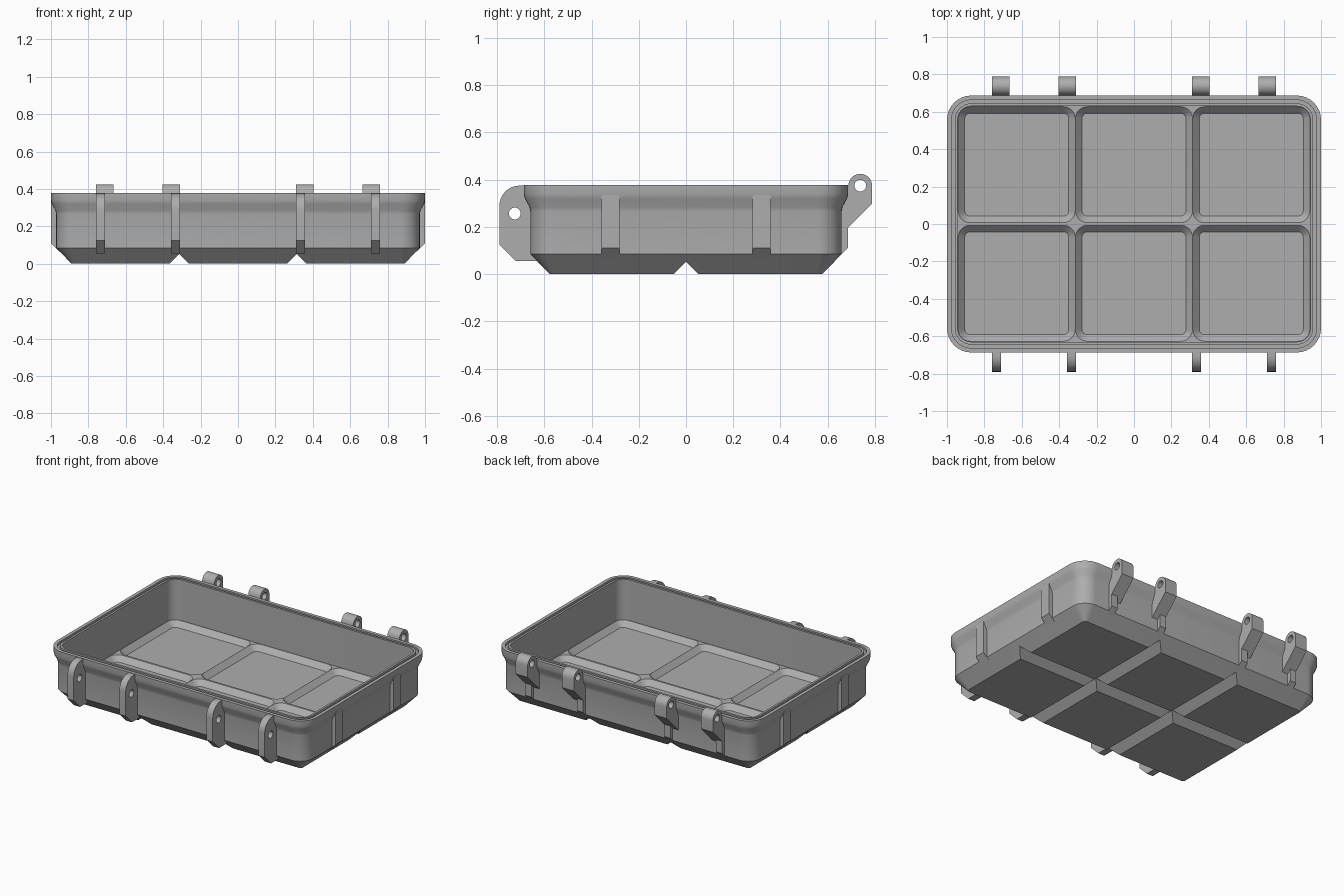
import bpy, bmesh, math

if "Cube" in bpy.data.objects:
    bpy.data.objects.remove(bpy.data.objects["Cube"], do_unlink=True)

grey = bpy.data.materials.new("plain grey")
grey.use_nodes = True
colour = (0.42, 0.42, 0.42, 1)
grey.diffuse_color = colour
grey.node_tree.nodes["Principled BSDF"].inputs["Base Color"].default_value = colour


def link(name, mesh):
    ob = bpy.data.objects.new(name, mesh)
    bpy.context.collection.objects.link(ob)
    mesh.materials.clear()
    mesh.materials.append(grey)
    return ob


def from_bmesh(name, bm):
    bmesh.ops.recalc_face_normals(bm, faces=bm.faces)
    mesh = bpy.data.meshes.new(name)
    bm.to_mesh(mesh)
    bm.free()
    return link(name, mesh)


def arc(cx, cy, r, start, end, n=8):
    return [(cx + r * math.cos(math.radians(start + (end - start) * i / n)),
             cy + r * math.sin(math.radians(start + (end - start) * i / n)))
            for i in range(n + 1)]


def rounded_rect(hx, hy, r):
    pts = []
    for k, (sx, sy) in enumerate([(1, 1), (-1, 1), (-1, -1), (1, -1)]):
        pts += arc(sx * (hx - r), sy * (hy - r), r, 90 * k, 90 * k + 90)
    return pts


def loft(bm, hx, hy, radius, profile, cx=0, cy=0):
    """Closed solid of rounded rectangles; profile holds (inset, height)."""
    rings = []
    for inset, z in profile:
        pts = rounded_rect(hx - inset, hy - inset, max(radius - inset, 0.015))
        rings.append([bm.verts.new((cx + x, cy + y, z)) for x, y in pts])
    n = len(rings[0])
    for a, b in zip(rings, rings[1:]):
        for i in range(n):
            bm.faces.new((a[i], a[(i + 1) % n], b[(i + 1) % n], b[i]))
    bm.faces.new(rings[0])
    bm.faces.new(rings[-1])


def plate(name, outline, x, width, hole=None):
    """Flat side profile in (y, z), thickened along x, with an optional hole."""
    curve = bpy.data.curves.new(name, "CURVE")
    curve.dimensions = "2D"
    curve.fill_mode = "BOTH"
    curve.extrude = width / 2
    for pts in [outline] + ([arc(*hole, 0, 345, 23)] if hole else []):
        spline = curve.splines.new("POLY")
        spline.points.add(len(pts) - 1)
        spline.use_cyclic_u = True
        for p, (y, z) in zip(spline.points, pts):
            p.co = (y, z, 0, 1)
    temp = bpy.data.objects.new(name, curve)
    bpy.context.collection.objects.link(temp)
    mesh = bpy.data.meshes.new_from_object(
        temp.evaluated_get(bpy.context.evaluated_depsgraph_get()))
    bpy.data.objects.remove(temp, do_unlink=True)
    ob = link(name, mesh)
    ob.rotation_euler = (math.pi / 2, 0, math.pi / 2)
    ob.location.x = x
    return ob


# Tray shell: outer wall, rim with seal groove, inner wall down to the floor
bm = bmesh.new()
loft(bm, 1.0, 0.687, 0.13, [
    (0.11, 0), (0.028, 0.085), (0.028, 0.265), (0.024, 0.285), (0.005, 0.32),
    (0, 0.34), (0, 0.378), (0.024, 0.378), (0.024, 0.362), (0.042, 0.362),
    (0.042, 0.378), (0.057, 0.378), (0.057, 0.095)])
tray = from_bmesh("tray", bm)

# Six sunken compartments with sloping sides
bm = bmesh.new()
for cx in (-0.627, 0, 0.627):
    for cy in (-0.317, 0.317):
        loft(bm, 0.314, 0.311, 0.065, [(0.036, 0.06), (0, 0.096)], cx, cy)
cutters = [from_bmesh("compartment_cutter", bm)]


# V grooves across the underside
def groove(bm, centre, along_x):
    w = 0.056
    ends = []
    for s in (-1.2, 1.2):
        section = [(centre - w, -0.004), (centre, w - 0.004), (centre + w, -0.004)]
        ends.append([bm.verts.new((s, p, z) if along_x else (p, s, z)) for p, z in section])
    a, b = ends
    bm.faces.new(a)
    bm.faces.new(b)
    for i in range(3):
        bm.faces.new((a[i], a[(i + 1) % 3], b[(i + 1) % 3], b[i]))


for centres, along_x in (((-0.313, 0.313), False), ((0,), True)):
    bm = bmesh.new()
    for c in centres:
        groove(bm, c, along_x)
    cutters.append(from_bmesh("groove_cutter", bm))

for cutter in cutters:
    cutter.hide_render = True
    mod = tray.modifiers.new("cut", "BOOLEAN")
    mod.operation = "DIFFERENCE"
    mod.solver = "EXACT"
    mod.object = cutter
bpy.context.view_layer.update()
cut_mesh = bpy.data.meshes.new_from_object(
    tray.evaluated_get(bpy.context.evaluated_depsgraph_get()))
tray.modifiers.clear()
tray.data = cut_mesh
for cutter in cutters:
    bpy.data.objects.remove(cutter, do_unlink=True)
parts = [tray]

# Front latch lugs, back hinge lugs and the ribs beneath the hinges
latch = ([(-0.615, 0.055), (-0.72, 0.055), (-0.79, 0.125)]
         + arc(-0.705, 0.29, 0.085, 180, 90)
         + [(-0.672, 0.375), (-0.672, 0.335), (-0.645, 0.265), (-0.64, 0.09)])
hinge = (arc(0.738, 0.375, 0.05, 0, 180, 14)
         + [(0.67, 0.345), (0.64, 0.265), (0.64, 0.15), (0.788, 0.298)])
rib = [(0.685, 0.335), (0.685, 0.11), (0.64, 0.065), (0.64, 0.265), (0.665, 0.335)]
for side, name in ((-1, "right"), (1, "left")):
    for x, shift, place in ((0.734, -1, "outer"), (0.335, 1, "inner")):
        tag = f"{name}_{place}"
        parts += [
            plate(f"latch_lug_{tag}", latch, side * x, 0.048, (-0.725, 0.257, 0.025)),
            plate(f"hinge_lug_{tag}", hinge, side * (x + shift * 0.022), 0.092,
                  (0.738, 0.375, 0.025)),
            plate(f"hinge_rib_{tag}", rib, side * x, 0.048)]

# Ribs on the two short sides
side_rib = [(y + 0.315, z) for y, z in rib]
for side, name in ((-1, "right"), (1, "left")):
    for y, place in ((-0.32, "front"), (0.32, "back")):
        ob = plate(f"side_rib_{name}_{place}", side_rib, 0, 0.076)
        ob.rotation_euler.z = 0 if side > 0 else math.pi
        ob.location.y = y
        parts.append(ob)

# Smooth the rounded corners and keep creases sharp
bpy.ops.object.select_all(action="DESELECT")
for ob in parts:
    ob.select_set(True)
bpy.context.view_layer.objects.active = tray
bpy.ops.object.shade_smooth_by_angle(angle=math.radians(30))
